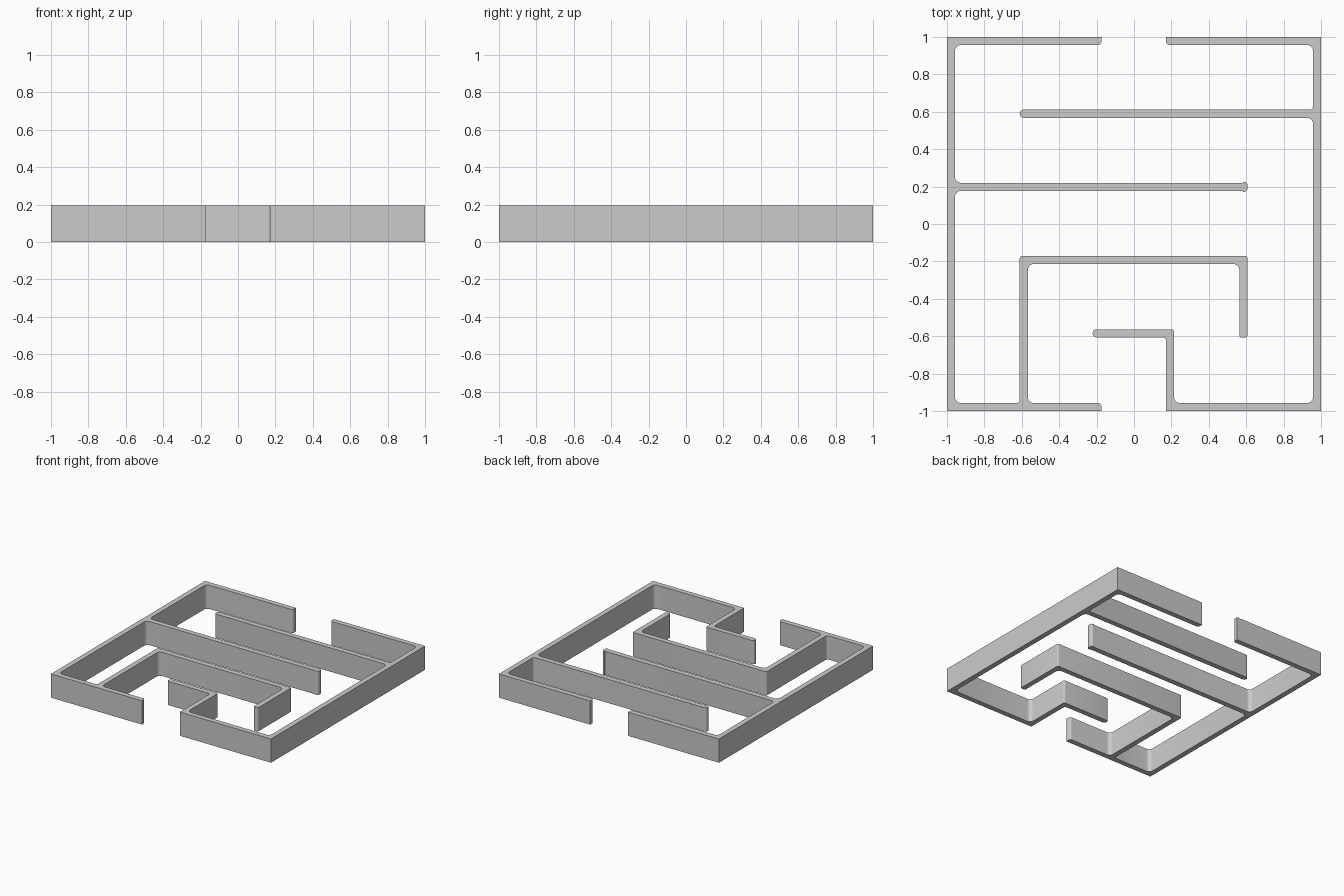
import bpy, bmesh, math
from mathutils import Vector

if "Cube" in bpy.data.objects:
    bpy.data.objects.remove(bpy.data.objects["Cube"])

HEIGHT = 0.195
SEGMENTS = 6


def rounded_outline(corners):
    """Turn (x, y, radius) right-angle corners into a filleted loop."""
    pts = []
    n = len(corners)
    for i, (x, y, r) in enumerate(corners):
        p = Vector((x, y))
        if r == 0:
            pts.append(p)
            continue
        d1 = (Vector(corners[i - 1][:2]) - p).normalized()
        d2 = (Vector(corners[(i + 1) % n][:2]) - p).normalized()
        c = p + (d1 + d2) * r
        for k in range(SEGMENTS + 1):
            a = math.pi / 2 * k / SEGMENTS
            pts.append(c - r * (d2 * math.cos(a) + d1 * math.sin(a)))
    return pts


def wall(name, corners):
    bm = bmesh.new()
    base = bm.faces.new([bm.verts.new((p.x, p.y, 0)) for p in rounded_outline(corners)])
    top = bmesh.ops.extrude_face_region(bm, geom=[base], use_keep_orig=True)
    verts = [g for g in top["geom"] if isinstance(g, bmesh.types.BMVert)]
    bmesh.ops.translate(bm, verts=verts, vec=(0, 0, HEIGHT))
    bmesh.ops.recalc_face_normals(bm, faces=bm.faces)
    # split the caps cleanly so the concave outline fills correctly
    bmesh.ops.triangulate(bm, faces=[f for f in bm.faces if len(f.verts) > 4])
    mesh = bpy.data.meshes.new(name)
    bm.to_mesh(mesh)
    bm.free()
    obj = bpy.data.objects.new(name, mesh)
    bpy.context.collection.objects.link(obj)
    bpy.context.view_layer.objects.active = obj
    obj.select_set(True)
    bpy.ops.object.shade_smooth_by_angle(angle=math.radians(30))
    obj.select_set(False)
    return obj


S, E, F = 0.012, 0.02, 0.032   # small corner, wall end, inner fillet

# Left half: outer wall, middle spur and hooked inner wall
wall("left_maze_wall", [
    (-1, -1, 0), (-0.174, -1, 0), (-0.174, -0.957, 0.018),
    # hooked inner wall, inside then outside
    (-0.568, -0.957, F), (-0.568, -0.214, F), (0.563, -0.214, F),
    (0.563, -0.607, S), (0.606, -0.607, S), (0.606, -0.171, S),
    (-0.611, -0.171, S), (-0.611, -0.957, 0.018),
    (-0.957, -0.957, F),
    # middle spur with slightly bulged tip
    (-0.957, 0.177, F), (0.582, 0.177, 0), (0.582, 0.172, 0),
    (0.606, 0.172, 0.015), (0.606, 0.225, 0.015), (0.582, 0.225, 0),
    (0.582, 0.22, 0), (-0.957, 0.22, F),
    (-0.957, 0.957, F), (-0.174, 0.957, 0.018), (-0.174, 1, 0), (-1, 1, 0),
])

# Right half: outer wall, upper spur and short inner wall
wall("right_maze_wall", [
    (1, -1, 0), (1, 1, 0), (0.171, 1, 0), (0.171, 0.957, 0.018),
    (0.957, 0.957, F),
    # upper spur
    (0.957, 0.611, 0.018), (-0.611, 0.611, E), (-0.611, 0.568, E),
    (0.957, 0.568, F),
    (0.957, -0.957, F), (0.214, -0.957, F),
    # short inner wall
    (0.214, -0.563, S), (-0.221, -0.563, E), (-0.221, -0.606, E),
    (0.171, -0.606, 0.018), (0.171, -1, 0),
])
